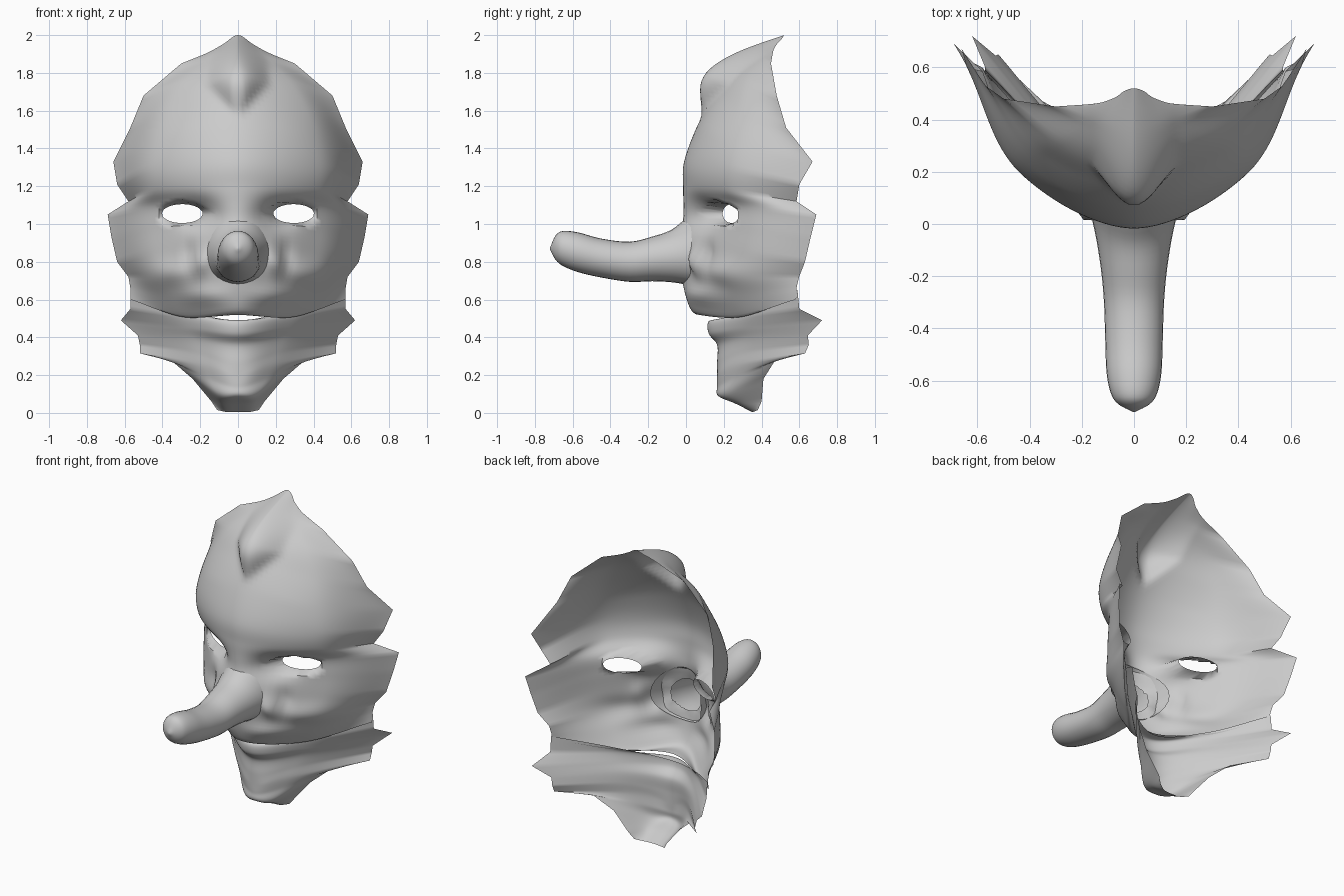
import bpy, bmesh, math
from mathutils import Vector

if "Cube" in bpy.data.objects:
    bpy.data.objects.remove(bpy.data.objects["Cube"])


def spline(pts, t, smooth=True):
    """Point on a curve through pts, t in 0..1."""
    n = len(pts) - 1
    i = min(int(t * n), n - 1)
    f = t * n - i
    b, c = Vector(pts[i]), Vector(pts[i + 1])
    if not smooth:
        return b.lerp(c, f)
    a = Vector(pts[i - 1]) if i > 0 else b * 2 - c
    d = Vector(pts[i + 2]) if i + 2 <= n else c * 2 - b
    return 0.5 * (2 * b + (c - a) * f + (2 * a - 5 * b + 4 * c - d) * f * f
                  + (3 * b - a - 3 * c + d) * f ** 3)


def finish(name, bm):
    bmesh.ops.recalc_face_normals(bm, faces=bm.faces[:])
    me = bpy.data.meshes.new(name)
    bm.to_mesh(me)
    bm.free()
    ob = bpy.data.objects.new(name, me)
    bpy.context.collection.objects.link(ob)
    bpy.ops.object.select_all(action='DESELECT')
    ob.select_set(True)
    bpy.context.view_layer.objects.active = ob
    bpy.ops.object.shade_smooth_by_angle(angle=math.radians(50))
    return ob


def skin(bm, rings, closed):
    n = len(rings[0])
    for a, b in zip(rings, rings[1:]):
        for i in range(n if closed else n - 1):
            j = (i + 1) % n
            bm.faces.new((a[i], a[j], b[j], b[i]))


def shell(rows, displace, steps=6, cols=64):
    """Symmetric sheet; each row is centre (y,z), middle (x,y,z), edge (x,y,z)."""
    bm = bmesh.new()
    rings = []
    centre = [(0, r[0], r[1]) for r in rows]
    middle = [r[2:5] for r in rows]
    edge = [r[5:8] for r in rows]
    count = steps * (len(rows) - 1)
    flip = lambda v: Vector((-v.x, v.y, v.z))
    for k in range(count + 1):
        t = k / count
        c, m, e = spline(centre, t), spline(middle, t), spline(edge, t, False)
        line = [flip(e), flip(m), c, m, e]
        ring = []
        for i in range(cols + 1):
            p = spline(line, i / cols)
            p.y += displace(abs(p.x), p.z)
            ring.append(bm.verts.new(p))
        rings.append(ring)
    skin(bm, rings, False)
    return bm


def cut_hole(bm, cx, cz, rx, rz, depth=None):
    """Open an oval hole and pull its rim onto the oval."""
    dist = lambda p: math.hypot((p.x - cx) / rx, (p.z - cz) / rz)
    gone = [f for f in bm.faces if dist(f.calc_center_median()) < 1]
    rim = {v for f in gone for v in f.verts}
    bmesh.ops.delete(bm, geom=gone, context='FACES')
    for v in rim:
        if v.is_valid:
            d = max(dist(v.co), 0.2)
            v.co.x = cx + (v.co.x - cx) / d
            v.co.z = cz + (v.co.z - cz) / d
            if depth:
                v.co.y = depth(abs(v.co.x))


def bump(x, z, cx, cz, sx, sz, h):
    return h * math.exp(-((x - cx) / sx) ** 2 - ((z - cz) / sz) ** 2)


def face_relief(x, z):
    y = bump(x, z, 0.21, 1.05, 0.10, 0.07, 0.08)       # inner eye socket
    y += bump(x, z, 0, 0.86, 0.15, 0.15, -0.05)        # nose root
    y += bump(x, z, 0.20, 0.80, 0.045, 0.07, -0.05)    # nostril wing
    y += bump(x, z, 0.25, 0.84, 0.035, 0.07, 0.03)     # crease beside the nose
    y += bump(x, z, 0.36, 0.74, 0.12, 0.07, -0.04)     # cheek
    y += bump(x, z, 0.18, 0.62, 0.12, 0.05, -0.03)     # upper lip roll
    if z > 1.56:                                       # forehead crest
        s = min(max((z - 1.56 + 0.5 * x) / 0.44, 0), 1)
        w = 0.17 * min(1, s * 1.7) + 0.001
        if x < w:
            y -= 0.135 * math.sin(math.pi * s ** 1.3) * (1 - (x / w) ** 2) ** 1.5
    return y


# Upper face: forehead, eyes, cheeks and folded upper lip
upper_rows = [
    (.52, 2.0, .075, .49, 1.955, .15, .46, 1.91),
    (.37, 1.91, .15, .39, 1.88, .30, .45, 1.85),
    (.24, 1.8, .27, .31, 1.76, .50, .48, 1.68),
    (.15, 1.68, .36, .27, 1.61, .57, .53, 1.51),
    (.06, 1.52, .42, .23, 1.45, .66, .67, 1.33),
    (-.01, 1.33, .44, .20, 1.30, .64, .60, 1.21),
    (-.015, 1.2, .43, .21, 1.18, .58, .585, 1.12),
    (-.01, 1.1, .44, .29, 1.09, .69, .69, 1.05),
    (0, 1.0, .44, .29, .98, .67, .66, .93),
    (0, .87, .43, .27, .85, .64, .63, .80),
    (0, .77, .40, .26, .73, .58, .60, .72),
    (0, .65, .34, .25, .62, .57, .585, .66),
    (.04, .53, .29, .28, .51, .57, .58, .60),
    (.15, .52, .30, .33, .54, .57, .59, .63)]
bm = shell(upper_rows, face_relief)
for side in (-1, 1):
    cut_hole(bm, side * 0.295, 1.055, 0.108, 0.05,
             lambda x: 0.195 + (x - 0.19) * 0.45)
cut_hole(bm, 0, 0.84, 0.11, 0.10)   # hollow behind the nose
finish("upper_face", bm)


# Jaw: lower lip, ragged side points and chin
jaw_rows = [
    (.18, .49, .30, .33, .55, .57, .59, .65),
    (.12, .485, .29, .31, .51, .57, .60, .55),
    (.12, .42, .27, .31, .45, .62, .72, .49),
    (.165, .36, .24, .31, .39, .53, .645, .41),
    (.165, .27, .21, .29, .32, .52, .65, .36),
    (.165, .20, .18, .26, .25, .52, .63, .315),
    (.165, .14, .15, .245, .18, .35, .47, .275),
    (.17, .09, .11, .22, .10, .24, .41, .18),
    (.26, .05, .085, .285, .05, .14, .40, .06),
    (.35, .005, .06, .355, .005, .11, .38, .015)]
finish("jaw", shell(jaw_rows, lambda x, z: 0))


# Long nose: oval sections (y, centre z, half width, half height, sideways bow)
nose_sections = [
    (-.72, .87, .004, .004, 0), (-.69, .875, .06, .065, 0),
    (-.65, .87, .088, .093, 0), (-.57, .85, .105, .105, 0),
    (-.45, .82, .11, .103, 0), (-.30, .80, .115, .106, 0),
    (-.18, .815, .127, .118, .01), (-.08, .83, .15, .138, .05),
    (0, .855, .185, .175, .11)]
bm = bmesh.new()
rings = []
for k in range(33):
    y, cz, rx, rz, bow = spline([Vector(s) for s in nose_sections], k / 32)
    ring = []
    for i in range(28):
        a = 2 * math.pi * i / 28
        ring.append(bm.verts.new((rx * math.cos(a), y + bow * math.cos(a) ** 2,
                                  cz + rz * math.sin(a))))
    rings.append(ring)
skin(bm, rings, True)
bm.faces.new(rings[0])
finish("nose", bm)
